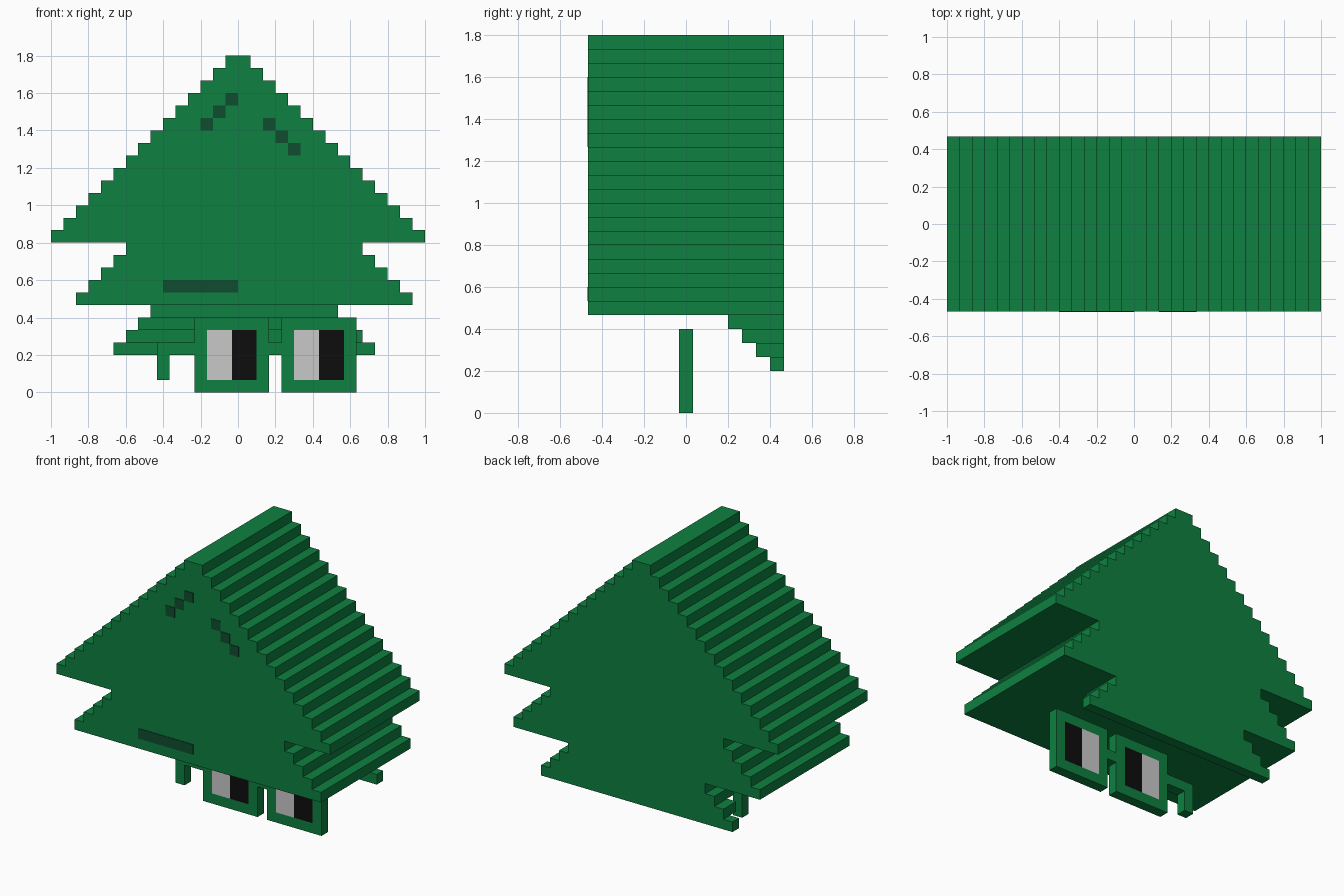
import bpy
import bmesh

if "Cube" in bpy.data.objects:
    bpy.data.objects.remove(bpy.data.objects["Cube"])

U = 1 / 15  # one voxel


def srgb(*rgb):
    f = lambda c: c / 12.92 if c <= 0.04045 else ((c + 0.055) / 1.055) ** 2.4
    return [f(c / 255) for c in rgb] + [1.0]


def material(name, *rgb):
    m = bpy.data.materials.new(name)
    m.diffuse_color = srgb(*rgb)
    m.use_nodes = True
    m.node_tree.nodes["Principled BSDF"].inputs["Base Color"].default_value = m.diffuse_color
    return m


GREEN = material("leaf green", 14, 128, 64)
DARK = material("dark green", 15, 77, 46)
PALE = material("pale grey", 201, 201, 201)
BLACK = material("black", 13, 13, 13)


def add_prism(bm, profile, y0, y1):
    """Extrude an x-z outline (voxel units) from y0 to y1."""
    face = bm.faces.new([bm.verts.new((x * U, y0 * U, z * U)) for x, z in profile])
    ext = bmesh.ops.extrude_face_region(bm, geom=[face], use_keep_orig=True)
    verts = [v for v in ext["geom"] if isinstance(v, bmesh.types.BMVert)]
    bmesh.ops.translate(bm, verts=verts, vec=(0, (y1 - y0) * U, 0))


def finish(bm, name, mat):
    bmesh.ops.recalc_face_normals(bm, faces=bm.faces)
    mesh = bpy.data.meshes.new(name)
    bm.to_mesh(mesh)
    bm.free()
    mesh.materials.append(mat)
    obj = bpy.data.objects.new(name, mesh)
    bpy.context.collection.objects.link(obj)
    return obj


def part(name, mat, *prisms):
    bm = bmesh.new()
    for profile, y0, y1 in prisms:
        add_prism(bm, profile, y0, y1)
    return finish(bm, name, mat)


def rect(x0, x1, z0, z1):
    return [(x0, z0), (x1, z0), (x1, z1), (x0, z1)]


def stepped(centre, half, rows, z):
    """Staircase gable outline, one voxel narrower per row on each side."""
    side = [(half - i, z + i + k) for i in range(rows) for k in (0, 1)]
    return ([(centre + w, h) for w, h in side]
            + [(centre - w, h) for w, h in reversed(side)])


# Tree: two full-depth tiers and a third stepping out at the back
part("upper_tier", GREEN, (stepped(0, 15, 15, 12), -7, 7))
part("middle_tier", GREEN, (stepped(0.5, 13.5, 5, 7), -7, 7))
part("lower_tier", GREEN, *[
    (rect(0.5 - (10.5 - i), 0.5 + (10.5 - i), 3 + i, 4 + i), 6 - i, 7)
    for i in range(4)])

# Painted marks on the front
front, skin = -7, -7.05
part("left_branch_mark", DARK, *[
    (rect(-3 + i, -2 + i, 21 + i, 22 + i), skin, front) for i in range(3)])
part("right_branch_mark", DARK, *[
    (rect(2 + i, 3 + i, 21 - i, 22 - i), skin, front) for i in range(3)])
part("lower_bar_mark", DARK, (rect(-6, 0, 8, 9), skin, front))


def frame(name, x):
    """Square ring, six voxels wide with a one voxel rim."""
    bm = bmesh.new()
    loops = [[bm.verts.new((px * U, y * U, pz * U)) for px, pz in outline]
             for outline, y in ((rect(x, x + 6, 0, 6), -0.5),
                                (rect(x, x + 6, 0, 6), 0.5),
                                (rect(x + 1, x + 5, 1, 5), 0.5),
                                (rect(x + 1, x + 5, 1, 5), -0.5))]
    for a in range(4):
        p, q = loops[a], loops[(a + 1) % 4]
        for i in range(4):
            j = (i + 1) % 4
            bm.faces.new((p[i], p[j], q[j], q[i]))
    finish(bm, name, GREEN)


# Glasses: frames with two-tone lenses
for side, x in (("left", -3.5), ("right", 3.5)):
    frame(side + "_frame", x)
    part(side + "_lens_pale", PALE, (rect(x + 1, x + 3, 1, 5), -0.5, 0.5))
    part(side + "_lens_black", BLACK, (rect(x + 3, x + 5, 1, 5), -0.5, 0.5))

# Glasses: bridge and bent side arm
part("bridge", GREEN, (rect(2.5, 3.5, 3, 4), -0.5, 0.5))
part("side_arm", GREEN, ([(-6.5, 1), (-5.5, 1), (-5.5, 3), (-3.5, 3),
                          (-3.5, 4), (-6.5, 4)], -0.5, 0.5))
